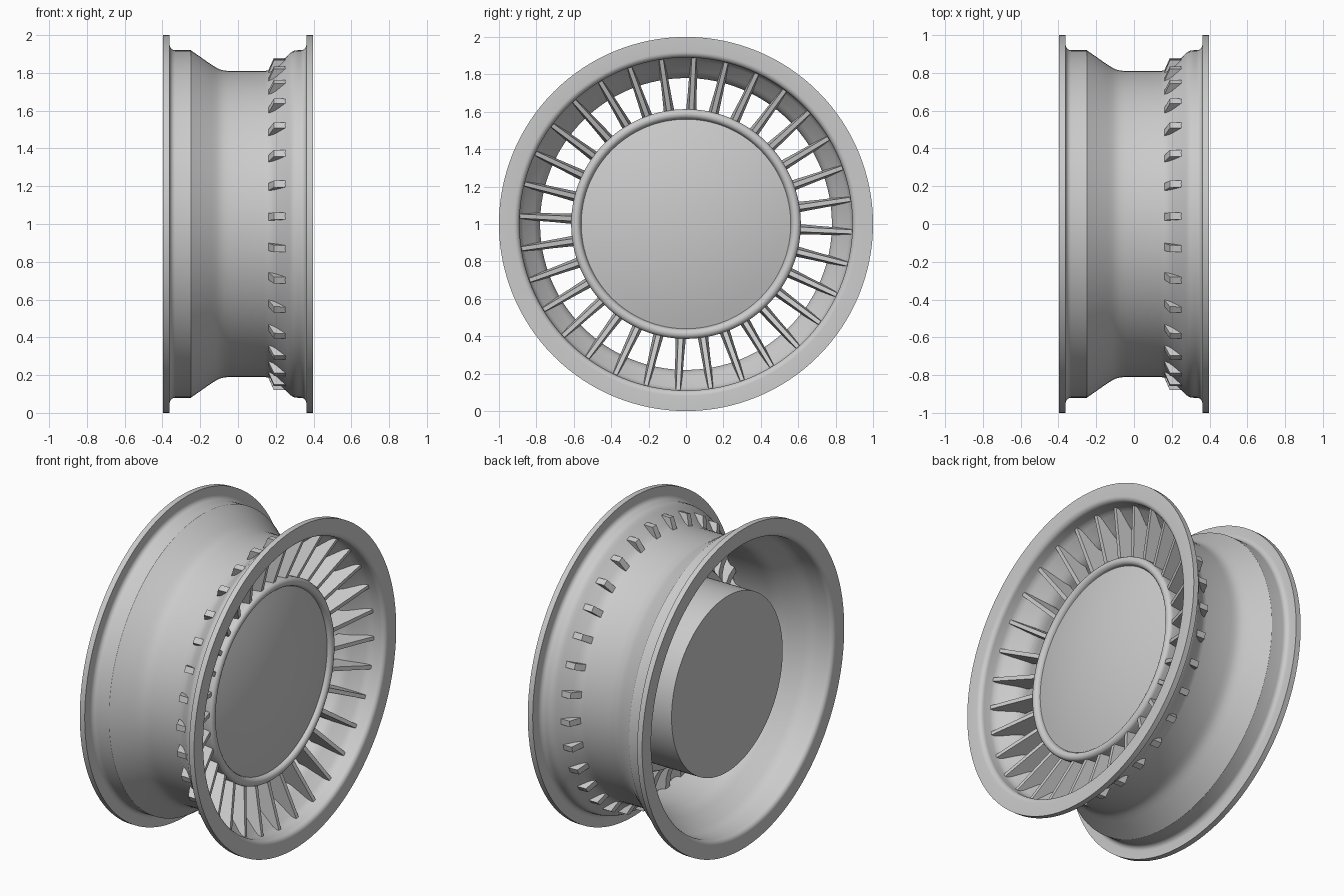
import bpy
import bmesh
from math import cos, sin, pi, radians

if "Cube" in bpy.data.objects:
    bpy.data.objects.remove(bpy.data.objects["Cube"])

GREY = (0.6, 0.6, 0.6, 1)
metal = bpy.data.materials.new("grey_metal")
metal.use_nodes = True
metal.diffuse_color = GREY
metal.node_tree.nodes["Principled BSDF"].inputs["Base Color"].default_value = GREY


def finish(name, bm, smooth=True):
    """Turn a bmesh into a named object standing with its axle at z = 1."""
    bmesh.ops.recalc_face_normals(bm, faces=bm.faces)
    mesh = bpy.data.meshes.new(name)
    bm.to_mesh(mesh)
    bm.free()
    mesh.materials.append(metal)
    obj = bpy.data.objects.new(name, mesh)
    bpy.context.collection.objects.link(obj)
    obj.location.z = 1
    if smooth:
        bpy.ops.object.select_all(action='DESELECT')
        obj.select_set(True)
        bpy.context.view_layer.objects.active = obj
        bpy.ops.object.shade_smooth_by_angle(angle=radians(30))


def lathe(name, profile, closed, steps=128):
    """Spin an (x, radius) profile around the x axis."""
    bm = bmesh.new()
    verts = [bm.verts.new((x, 0, r)) for x, r in profile]
    pairs = list(zip(verts, verts[1:]))
    if closed:
        pairs.append((verts[-1], verts[0]))
    edges = [bm.edges.new(p) for p in pairs]
    bmesh.ops.spin(bm, geom=verts + edges, cent=(0, 0, 0), axis=(1, 0, 0),
                   angle=2 * pi, steps=steps, use_merge=True)
    bmesh.ops.remove_doubles(bm, verts=bm.verts, dist=0.0001)
    finish(name, bm)


def arc(x, r, radius, start, end, n=6):
    """Points of a fillet around (x, r), angles in degrees."""
    angles = [radians(start + (end - start) * i / n) for i in range(n + 1)]
    return [(x + radius * cos(a), r + radius * sin(a)) for a in angles]


# Rim barrel: outer skin from back to front, then inner skin back again
EDGE, LIP = 0.396, 0.362
outer = ([(-EDGE, 1.0), (-LIP, 1.0)]
         + arc(-LIP + 0.03, 0.95, 0.03, 180, 270)
         + [(-0.25, 0.92), (-0.14, 0.843), (-0.115, 0.828), (-0.095, 0.818),
            (-0.07, 0.812), (-0.04, 0.81), (0.14, 0.81), (0.165, 0.814),
            (0.185, 0.823), (0.205, 0.838), (0.265, 0.894), (0.28, 0.908),
            (0.295, 0.917), (0.315, 0.92)]
         + arc(LIP - 0.03, 0.95, 0.03, 270, 360)
         + [(LIP, 1.0), (EDGE, 1.0)])
inner = (arc(EDGE - 0.03, 0.92, 0.03, 0, -90)
         + [(0.32, 0.89), (0.30, 0.885), (0.28, 0.872), (0.22, 0.814),
            (0.20, 0.797), (0.18, 0.786), (0.15, 0.78), (-0.05, 0.78),
            (-0.08, 0.784), (-0.11, 0.795), (-0.14, 0.813), (-0.22, 0.868),
            (-0.25, 0.884), (-0.28, 0.89)]
         + arc(-EDGE + 0.03, 0.92, 0.03, 270, 180))
lathe("rim_barrel", outer + inner, True)

# Hub drum with a domed front cover
dome = [(0.305 - 0.08 * (i / 10) ** 2, 0.56 * i / 10) for i in range(11)]
lathe("hub_drum", dome + [(0.20, 0.56), (0.20, 0.55), (-0.285, 0.55), (-0.285, 0)],
      False)

# Rounded ring around the cover, where the spokes begin
bead = arc(0.225, 0.588, 0.026, 180, 0, 10)
bead = [(0.225 + (r - 0.588), 0.588 + (x - 0.225)) for x, r in bead]
lathe("hub_ring", bead + [(0.10, 0.61), (0.08, 0.60), (0.08, 0.54), (0.2, 0.54)], True)

# Spokes: a side outline in (x, radius, half width), narrow along the front edge
outline = [(0.225, 0.59, 0.013), (0.32, 0.888, 0.011), (0.25, 0.88, 0.018),
           (0.19, 0.88, 0.019), (0.155, 0.80, 0.02), (0.145, 0.71, 0.023),
           (0.125, 0.65, 0.026), (0.09, 0.59, 0.029)]
COUNT = 32
bm = bmesh.new()
for k in range(COUNT):
    t = radians(8.55) + 2 * pi * k / COUNT
    a, b = [[bm.verts.new((x, r * cos(t) - s * w * sin(t), r * sin(t) + s * w * cos(t)))
             for x, r, w in outline] for s in (-1, 1)]
    bm.faces.new(a)
    bm.faces.new(b[::-1])
    for i in range(len(a)):
        j = (i + 1) % len(a)
        bm.faces.new((a[i], b[i], b[j], a[j]))
finish("spokes", bm, smooth=False)
